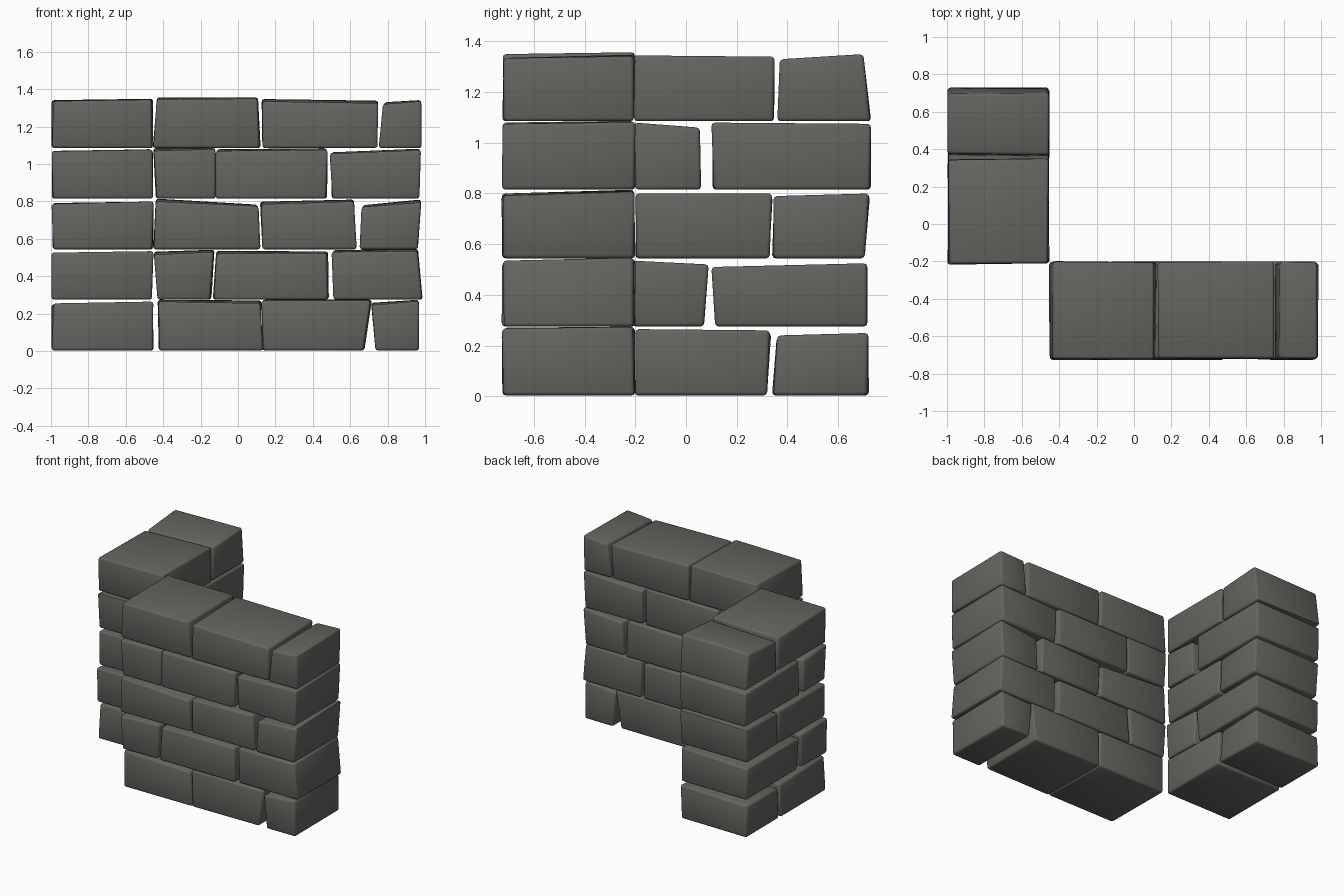
import bpy, bmesh, random, math

if "Cube" in bpy.data.objects:
    bpy.data.objects.remove(bpy.data.objects["Cube"])

random.seed(4)
stone = bpy.data.materials.new("dark grey stone")
stone.diffuse_color = (0.125, 0.13, 0.115, 1)
stone.use_nodes = True
stone.node_tree.nodes["Principled BSDF"].inputs["Base Color"].default_value = stone.diffuse_color

BASE = [0.003, 0.275, 0.544, 0.815, 1.085]   # underside of each course

# Each stone: bottom start/end, top start/end along the wall, top height at start/end
FRONT = [
    [(-.42, .135, -.425, .12, .265, .255), (.135, .67, .125, .71, .27, .27), (.735, .968, .715, .968, .245, .268)],
    [(-.43, -.15, -.45, -.13, .515, .53), (-.13, .48, -.115, .475, .52, .525), (.51, .985, .50, .96, .53, .535)],
    [(-.45, .12, -.44, .11, .80, .775), (.13, .635, .125, .62, .785, .80), (.65, .96, .66, .98, .77, .795)],
    [(-.435, -.12, -.45, -.12, 1.07, 1.08), (-.12, .47, -.12, .48, 1.07, 1.075), (.505, .97, .49, .978, 1.055, 1.075)],
    [(-.453, .115, -.435, .105, 1.345, 1.35), (.13, .745, .13, .75, 1.335, 1.325), (.752, .982, .775, .98, 1.32, 1.335)],
]
SIDE = [
    [(-.20, .32, -.20, .33, .265, .26), (.345, .715, .36, .72, .24, .25)],
    [(-.205, .07, -.21, .09, .535, .52), (.115, .715, .10, .715, .51, .525)],
    [(-.195, .33, -.20, .34, .80, .80), (.345, .705, .345, .722, .79, .80)],
    [(-.20, .06, -.205, .055, 1.08, 1.06), (.11, .725, .10, .73, 1.08, 1.075)],
    [(-.205, .345, -.21, .35, 1.345, 1.34), (.36, .727, .37, .70, 1.33, 1.35)],
]


def wobble(a):
    return random.uniform(-a, a)


def make_stone(name, spec, base, near, far, rise, place):
    """Skewed block: near face follows spec, far face is a slightly varied copy."""
    b0, b1, t0, t1, z0, z1 = spec
    bm = bmesh.new()
    rings = []
    inset = 0.012 if near < far else -0.012
    for d, lift, amt in ((near, 0, 0), (far, rise, .008)):
        pts = [(b0, base), (b1, base), (t1, z1 + lift), (t0, z0 + lift)]
        ring = []
        for u, z in pts:
            s = random.random() * inset * (1 if d == near else -1)
            zz = z if z == base else min(z + wobble(amt * .6), base + .272)
            ring.append(bm.verts.new(place(u + wobble(amt), d + s, zz)))
        rings.append(ring)
    a, b = rings
    bm.faces.new(a)
    bm.faces.new(b[::-1])
    for i in range(4):
        j = (i + 1) % 4
        bm.faces.new((a[j], a[i], b[i], b[j]))
    bmesh.ops.recalc_face_normals(bm, faces=bm.faces)
    # soft worn edges
    bmesh.ops.bevel(bm, geom=bm.edges[:], offset=.014, segments=2,
                    profile=.5, affect='EDGES')
    me = bpy.data.meshes.new(name)
    bm.to_mesh(me)
    bm.free()
    me.materials.append(stone)
    ob = bpy.data.objects.new(name, me)
    bpy.context.collection.objects.link(ob)
    bpy.ops.object.select_all(action='DESELECT')
    ob.select_set(True)
    bpy.context.view_layer.objects.active = ob
    bpy.ops.object.shade_smooth_by_angle(angle=math.radians(50))


# Front wing runs along x, side wing runs back along y
for c, base in enumerate(BASE):
    for i, spec in enumerate(FRONT[c]):
        make_stone(f"front_wall_stone_{c}_{i}", spec, base, -.728, -.198, .012,
                   lambda u, d, z: (u, d, z))
    for i, spec in enumerate(SIDE[c]):
        make_stone(f"side_wall_stone_{c}_{i}", spec, base, -.45, -.998, -.012,
                   lambda u, d, z: (d, u, z))
